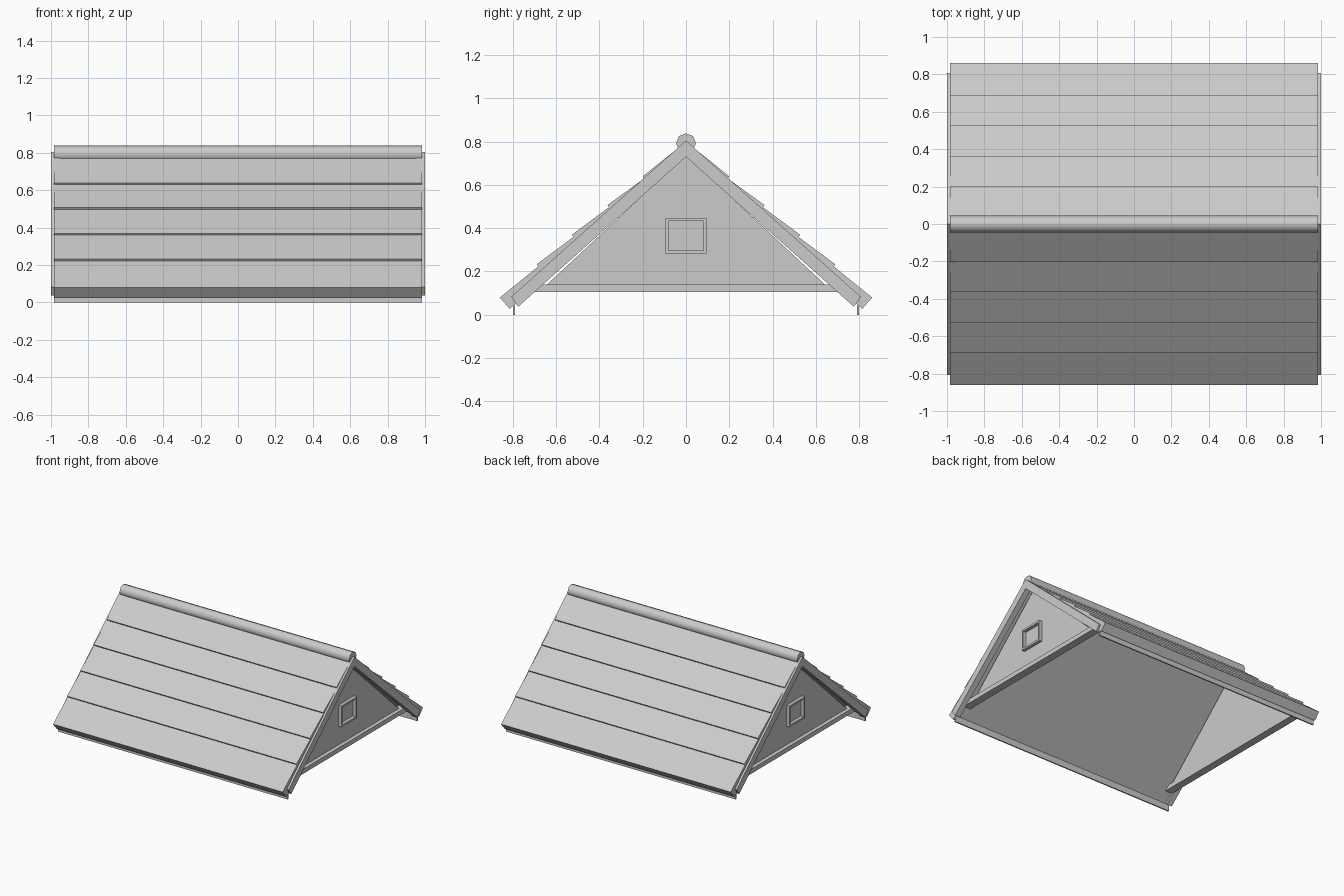
import bpy, bmesh, math

if "Cube" in bpy.data.objects:
    bpy.data.objects.remove(bpy.data.objects["Cube"])

def prism(name, pts, x0, x1):
    """Extrude a (y, z) outline along x."""
    bm = bmesh.new()
    f = bm.faces.new([bm.verts.new((x0, y, z)) for y, z in pts])
    ext = bmesh.ops.extrude_face_region(bm, geom=[f])
    bmesh.ops.translate(bm, vec=(x1 - x0, 0, 0),
                        verts=[v for v in ext["geom"] if isinstance(v, bmesh.types.BMVert)])
    bmesh.ops.recalc_face_normals(bm, faces=bm.faces)
    me = bpy.data.meshes.new(name)
    bm.to_mesh(me)
    bm.free()
    ob = bpy.data.objects.new(name, me)
    bpy.context.collection.objects.link(ob)
    return ob

def rect(y0, y1, z0, z1):
    return [(y0, z0), (y1, z0), (y1, z1), (y0, z1)]

def chevron(upper, lower):
    """Symmetric outline: both paths run from the ridge (y = 0) to the eave."""
    half = upper + lower[::-1]
    return half + [(-y, z) for y, z in lower[1:]] + [(-y, z) for y, z in upper[:0:-1]]

# Stepped roof slopes: each course ends in a small lip
lips = [(0.2, 0.64), (0.363, 0.507), (0.527, 0.37), (0.69, 0.233), (0.86, 0.08)]
top = [(0, 0.80)]
for y, z in lips:
    top += [(y, z), (y - 0.007, z - 0.01)]
top.pop()
prism("roof_slopes", chevron(top, [(0, 0.75), (0.815, 0.027)]), -0.985, 0.985)

# Rounded ridge cap
cap = [(0.046 * math.cos(i * math.pi / 4), 0.793 + 0.046 * math.sin(i * math.pi / 4)) for i in range(8)]
ridge = prism("ridge_cap", cap, -0.985, 0.985)
bpy.context.view_layer.objects.active = ridge
ridge.select_set(True)
bpy.ops.object.shade_smooth_by_angle(angle=math.radians(50))

# Thin fascia strips under the eaves
for s, side in ((-1, "front"), (1, "back")):
    prism(side + "_fascia", rect(s * 0.79, s * 0.80, 0, 0.052), -0.985, 0.985)

# Gable ends: bargeboard, wall, tie beam and framed vent
for s, side in ((-1, "left"), (1, "right")):
    prism(side + "_bargeboard",
          chevron([(0, 0.805), (0.808, 0.083)], [(0, 0.73), (0.776, 0.037)]), s * 0.955, s)
    prism(side + "_gable_wall", [(-0.68, 0.105), (0.68, 0.105), (0, 0.738)], s * 0.90, s * 0.93)
    prism(side + "_tie_beam", rect(-0.745, 0.745, 0.105, 0.14), s * 0.90, s * 0.96)
    for n, r in (("bottom", rect(-0.095, 0.095, 0.282, 0.297)),
                 ("top", rect(-0.095, 0.095, 0.433, 0.448)),
                 ("front", rect(-0.095, -0.08, 0.297, 0.433)),
                 ("back", rect(0.08, 0.095, 0.297, 0.433))):
        prism(f"{side}_vent_frame_{n}", r, s * 0.925, s * 0.955)
